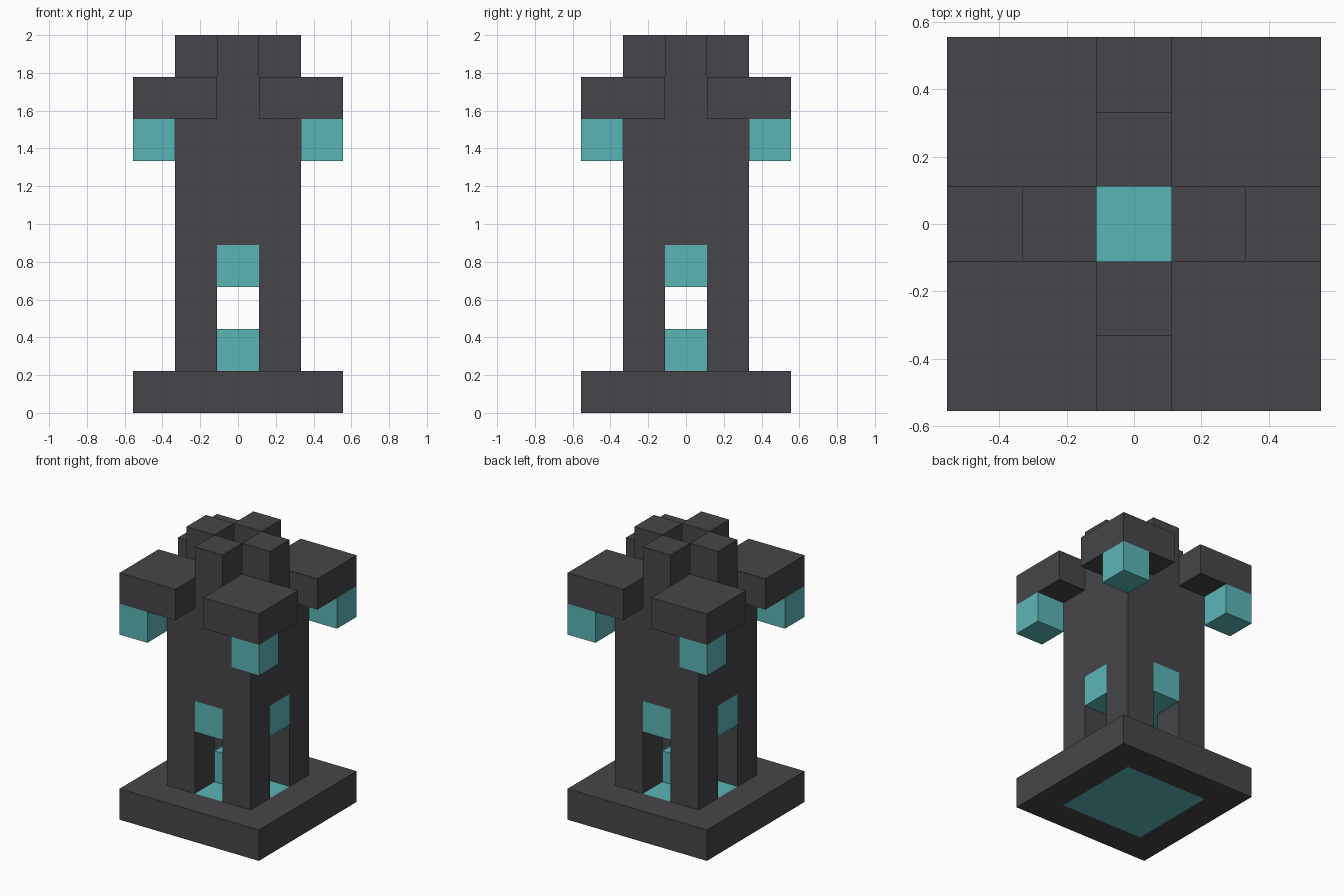
import bpy
import bmesh
from math import pi
from mathutils import Matrix, Vector

cube = bpy.data.objects.get("Cube")
if cube:
    bpy.data.objects.remove(cube, do_unlink=True)

U = 2 / 9  # one block


def material(name, color):
    mat = bpy.data.materials.new(name)
    mat.use_nodes = True
    mat.diffuse_color = color
    shader = next(n for n in mat.node_tree.nodes if n.type == "BSDF_PRINCIPLED")
    shader.inputs["Base Color"].default_value = color
    shader.inputs["Roughness"].default_value = 0.9
    return mat


STONE = material("dark stone", (0.061, 0.060, 0.067, 1))
GLOW = material("teal glow", (0.105, 0.462, 0.474, 1))


def block(name, mat, low, high, turns=1):
    """Box between two corners in block units, repeated in quarter turns about z."""
    low, high = Vector(low), Vector(high)
    bm = bmesh.new()
    place = Matrix.Translation((low + high) / 2) @ Matrix.Diagonal((*(high - low), 1))
    for i in range(turns):
        turn = Matrix.Rotation(i * pi / 2, 4, "Z")
        bmesh.ops.create_cube(bm, size=1, matrix=Matrix.Scale(U, 4) @ turn @ place)
    mesh = bpy.data.meshes.new(name)
    bm.to_mesh(mesh)
    bm.free()
    mesh.materials.append(mat)
    obj = bpy.data.objects.new(name, mesh)
    bpy.context.collection.objects.link(obj)
    return obj


# Base: stone border around a glowing floor
block("base_border", STONE, (-2.5, -2.5, 0), (1.5, -1.5, 1), 4)
block("glowing_floor", GLOW, (-1.5, -1.5, 0), (1.5, 1.5, 1))

# Open ground floor with four doorways
block("pedestal", GLOW, (-0.5, -0.5, 1), (0.5, 0.5, 2))
block("corner_pillars", STONE, (-1.5, -1.5, 1), (-0.5, -0.5, 4), 4)
block("lintels", GLOW, (-0.5, -1.5, 3), (0.5, -0.5, 4), 4)
block("ceiling_core", GLOW, (-0.5, -0.5, 3), (0.5, 0.5, 4))

# Tower shaft
block("shaft", STONE, (-1.5, -1.5, 4), (1.5, 1.5, 7))

# Crown: corner slabs with hanging lanterns, merlons and a beacon
block("corner_slabs", STONE, (-2.5, -2.5, 7), (-0.5, -0.5, 8), 4)
block("lanterns", GLOW, (-2.5, -2.5, 6), (-1.5, -1.5, 7), 4)
block("merlons", STONE, (-0.5, -1.5, 7), (0.5, -0.5, 9), 4)
block("beacon", GLOW, (-0.5, -0.5, 7), (0.5, 0.5, 8))
